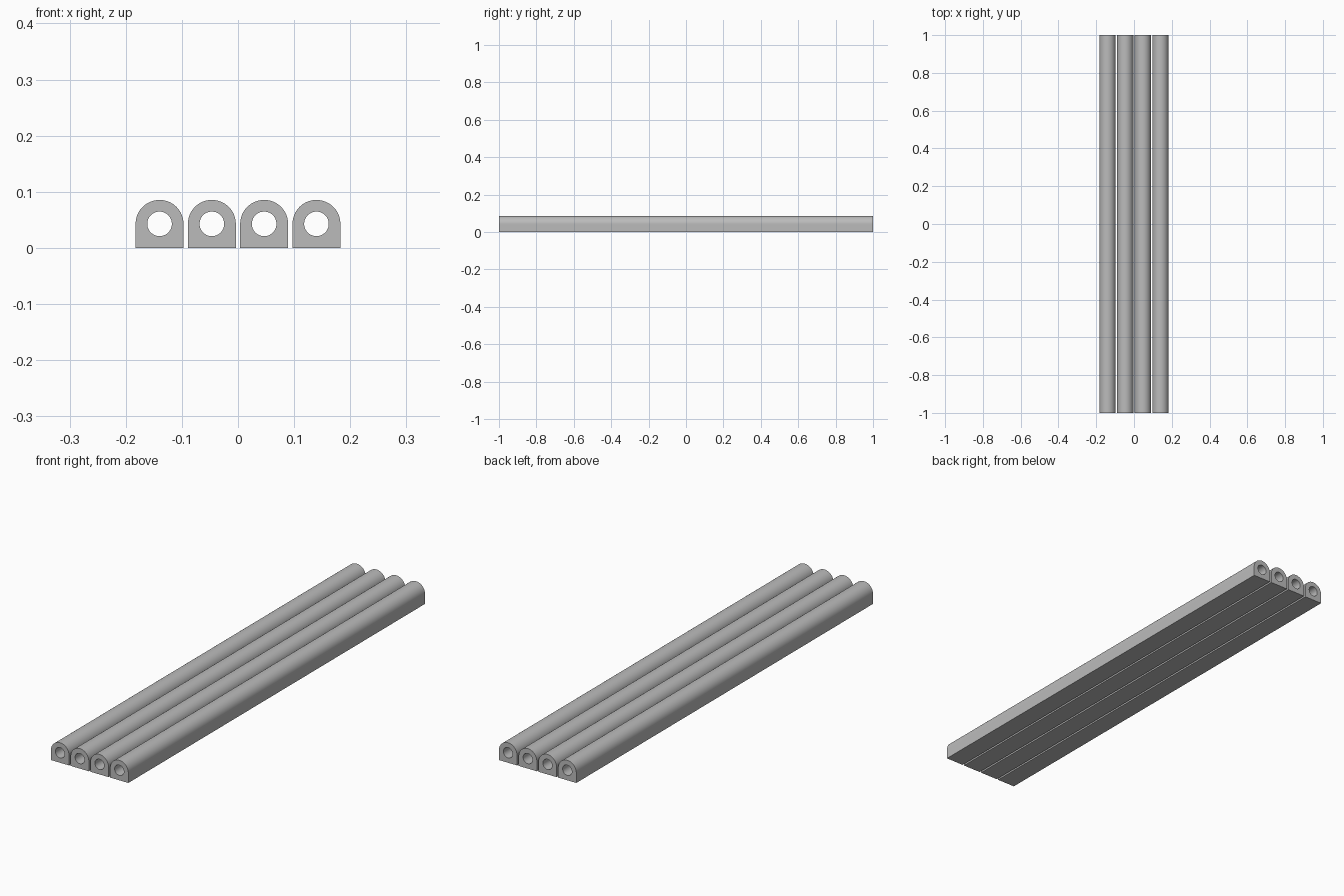
import bpy, bmesh, math

if "Cube" in bpy.data.objects:
    bpy.data.objects.remove(bpy.data.objects["Cube"])

R, HOLE, PITCH, HALF_LEN, N = 0.0427, 0.0219, 0.0932, 1.0, 64

grey = bpy.data.materials.new("plain grey")
grey.diffuse_color = (0.5, 0.5, 0.5, 1)
grey.use_nodes = True
grey.node_tree.nodes["Principled BSDF"].inputs["Base Color"].default_value = grey.diffuse_color


def outer_radius(a):
    """Round above the bore centre, square below it."""
    if math.sin(a) >= 0:
        return R
    return R / max(abs(math.cos(a)), abs(math.sin(a)))


def ring(bm, radius, y):
    angles = [2 * math.pi * i / N for i in range(N)]
    return [bm.verts.new((radius(a) * math.cos(a), y, R + radius(a) * math.sin(a)))
            for a in angles]


def bored_rail(name, x):
    bm = bmesh.new()
    # Outer front, outer back, bore back, bore front: joined in a closed circuit
    rings = [ring(bm, outer_radius, -HALF_LEN), ring(bm, outer_radius, HALF_LEN),
             ring(bm, lambda a: HOLE, HALF_LEN), ring(bm, lambda a: HOLE, -HALF_LEN)]
    for k in range(4):
        a, b = rings[k], rings[(k + 1) % 4]
        for i in range(N):
            j = (i + 1) % N
            bm.faces.new((a[i], a[j], b[j], b[i]))
    bmesh.ops.recalc_face_normals(bm, faces=bm.faces)
    mesh = bpy.data.meshes.new(name)
    bm.to_mesh(mesh)
    bm.free()
    mesh.materials.append(grey)
    obj = bpy.data.objects.new(name, mesh)
    obj.location.x = x
    bpy.context.collection.objects.link(obj)
    obj.select_set(True)
    bpy.context.view_layer.objects.active = obj


# Four parallel rails with a round top, flat base and through bore
for i in range(4):
    bored_rail(f"bored_rail_{i + 1}", (i - 1.5) * PITCH)
bpy.ops.object.shade_smooth_by_angle(angle=math.radians(30))
